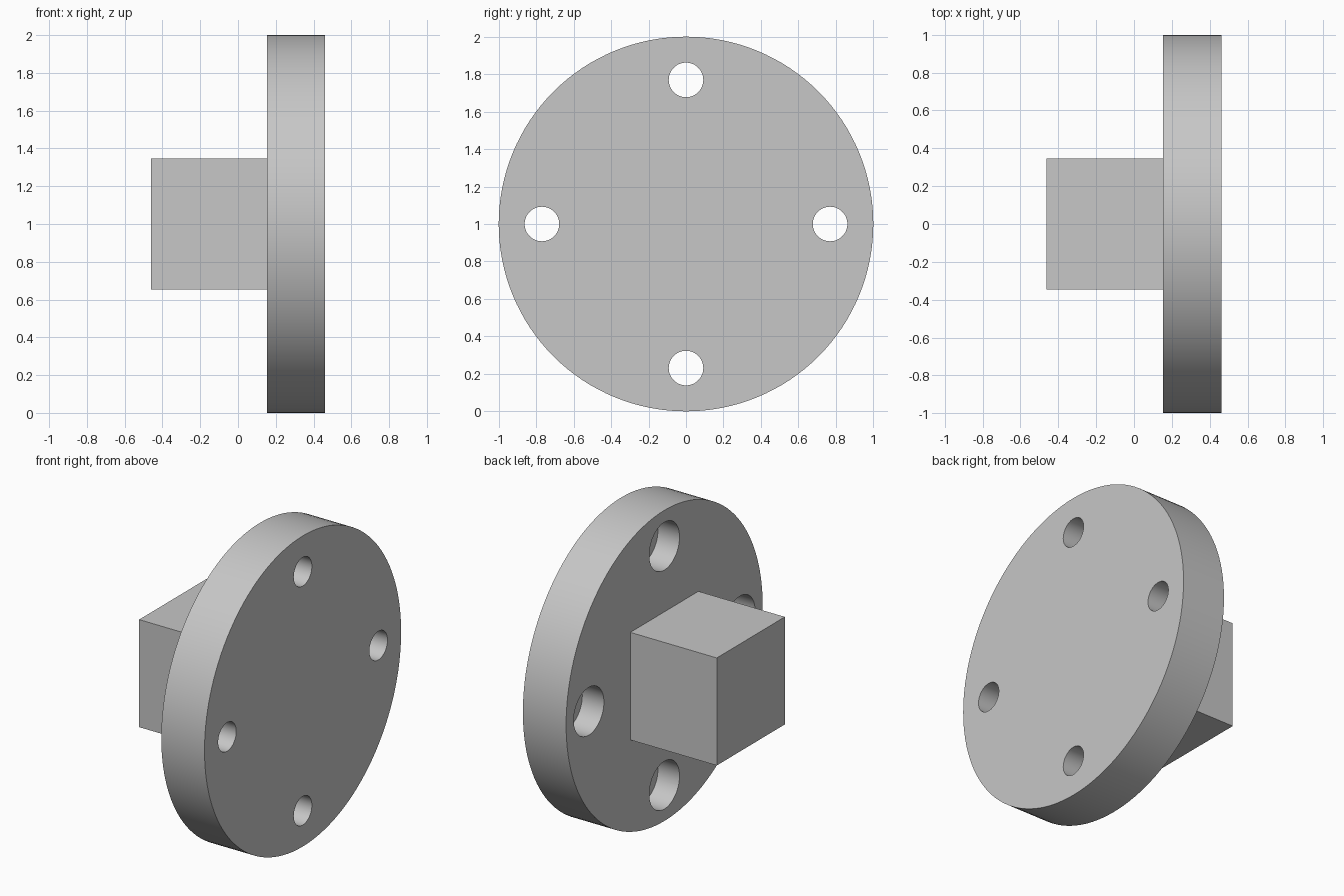
import bpy, bmesh
from math import radians, sin, cos, tau

default = bpy.data.objects.get("Cube")
if default:
    bpy.data.objects.remove(default, do_unlink=True)

U = 2 / 65            # one drawing unit: the flange is 65 units across
MID_Z = 1.0

grey = bpy.data.materials.new("plain grey")
grey.use_nodes = True
colour = (0.57, 0.57, 0.57, 1)
grey.diffuse_color = colour
grey.node_tree.nodes["Principled BSDF"].inputs["Base Color"].default_value = colour


def add_object(name, bm):
    bmesh.ops.recalc_face_normals(bm, faces=bm.faces)
    mesh = bpy.data.meshes.new(name)
    bm.to_mesh(mesh)
    bm.free()
    mesh.materials.append(grey)
    ob = bpy.data.objects.new(name, mesh)
    bpy.context.collection.objects.link(ob)
    return ob


def add_turned(bm, profile, y, z, sides):
    """Closed solid turned about an x-wise axis from (x, radius) points."""
    rings = [[bm.verts.new((x, y + r * cos(tau * i / sides), z + r * sin(tau * i / sides)))
              for i in range(sides)] for x, r in profile]
    for a, b in zip(rings, rings[1:]):
        for i in range(sides):
            j = (i + 1) % sides
            bm.faces.new((a[i], a[j], b[j], b[i]))
    bm.faces.new(rings[0])
    bm.faces.new(rings[-1])


# Round flange
back, face = 5 * U, 15 * U
bm = bmesh.new()
add_turned(bm, [(back, 1), (face, 1)], 0, MID_Z, 128)
flange = add_object("flange", bm)

# Four stepped bolt holes, wide on the block side
step = (back + face) / 2
bore = [(back - 0.1, 5 * U), (step, 5 * U), (step, 3 * U), (face + 0.1, 3 * U)]
bm = bmesh.new()
for k in range(4):
    a = tau * k / 4
    add_turned(bm, bore, 25 * U * cos(a), MID_Z + 25 * U * sin(a), 48)
cutter = add_object("bolt_hole_cutter", bm)
cutter.hide_render = True

cut = flange.modifiers.new("bolt holes", "BOOLEAN")
cut.operation = "DIFFERENCE"
cut.solver = "EXACT"
cut.object = cutter
bpy.ops.object.select_all(action="DESELECT")
bpy.context.view_layer.objects.active = flange
flange.select_set(True)
bpy.ops.object.modifier_apply(modifier=cut.name)
bpy.data.objects.remove(cutter, do_unlink=True)
bpy.ops.object.shade_smooth_by_angle(angle=radians(30))

# Square block behind the flange
bm = bmesh.new()
bmesh.ops.create_cube(bm, size=1)
bmesh.ops.scale(bm, vec=(20 * U, 22.5 * U, 22.5 * U), verts=bm.verts)
bmesh.ops.translate(bm, vec=(-5 * U, 0, MID_Z), verts=bm.verts)
add_object("square_block", bm)
